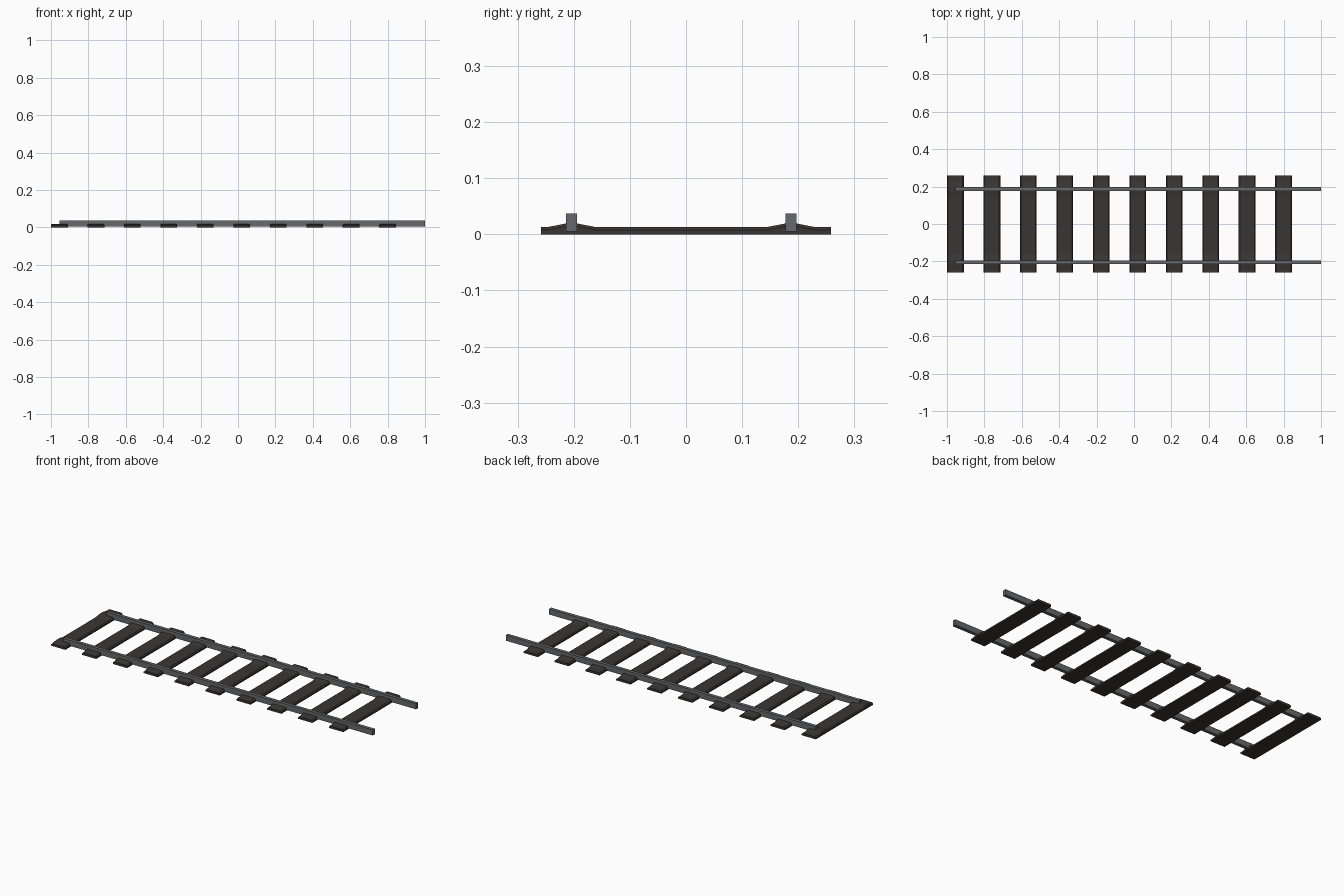
import bpy, bmesh

if "Cube" in bpy.data.objects:
    bpy.data.objects.remove(bpy.data.objects["Cube"])

RAIL_Y = (-0.204, 0.187)
COUNT, PITCH, HALF_W = 10, 0.195, 0.045


def material(name, color):
    m = bpy.data.materials.new(name)
    m.diffuse_color = (*color, 1)
    m.use_nodes = True
    m.node_tree.nodes["Principled BSDF"].inputs["Base Color"].default_value = m.diffuse_color
    return m


def add_object(name, bm, mat):
    bmesh.ops.recalc_face_normals(bm, faces=bm.faces)
    mesh = bpy.data.meshes.new(name)
    bm.to_mesh(mesh)
    bm.free()
    mesh.materials.append(mat)
    ob = bpy.data.objects.new(name, mesh)
    bpy.context.collection.objects.link(ob)
    return ob


wood = material("dark_wood", (0.042, 0.036, 0.033))
steel = material("steel", (0.135, 0.138, 0.142))

# Sleeper: chamfered section lofted along y, raised under each rail
stations = [(-0.258, 0.013)]
for y in RAIL_Y:
    stations += [(y - 0.043, 0.013), (y - 0.012, 0.019),
                 (y + 0.012, 0.019), (y + 0.043, 0.013)]
stations.append((0.258, 0.013))
bm = bmesh.new()
rings = []
for y, top in stations:
    section = [(-HALF_W, 0), (-HALF_W, top - 0.005), (-HALF_W + 0.006, top),
               (HALF_W - 0.006, top), (HALF_W, top - 0.005), (HALF_W, 0)]
    rings.append([bm.verts.new((x, y, z)) for x, z in section])
for a, b in zip(rings, rings[1:]):
    for i in range(6):
        j = (i + 1) % 6
        bm.faces.new((a[i], a[j], b[j], b[i]))
bm.faces.new(rings[0])
bm.faces.new(rings[-1])
sleepers = add_object("sleepers", bm, wood)
sleepers.location.x = -1 + HALF_W

# Repeat the sleeper along the track
array = sleepers.modifiers.new("repeat", 'ARRAY')
array.count = COUNT
array.use_relative_offset = False
array.use_constant_offset = True
array.constant_offset_displace = (PITCH, 0, 0)

# Rails: plain rectangular bars
for name, y in zip(("front_rail", "back_rail"), RAIL_Y):
    bm = bmesh.new()
    bmesh.ops.create_cube(bm, size=1)
    bmesh.ops.scale(bm, vec=(1.955, 0.019, 0.032), verts=bm.verts)
    rail = add_object(name, bm, steel)
    rail.location = (0.0225, y, 0.021)
